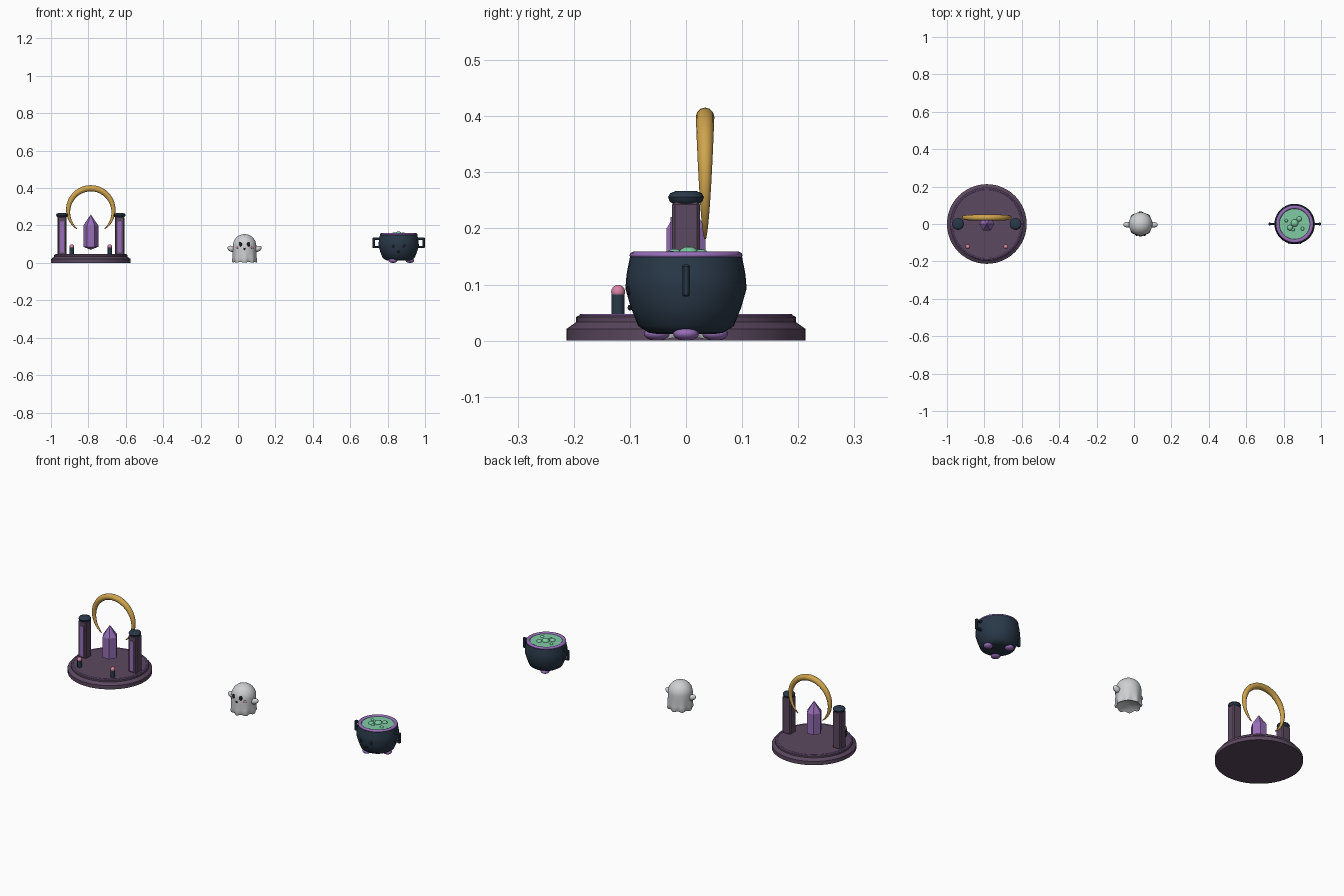
import bpy, bmesh
from math import sin, cos, pi, radians
from mathutils import Vector

cube = bpy.data.objects.get("Cube")
if cube:
    bpy.data.objects.remove(cube)


def material(name, rgb):
    m = bpy.data.materials.new(name)
    m.use_nodes = True
    m.diffuse_color = (*rgb, 1)
    m.node_tree.nodes["Principled BSDF"].inputs["Base Color"].default_value = (*rgb, 1)
    return m


STONE = material("plum stone", (0.105, 0.065, 0.115))
PURPLE = material("purple", (0.31, 0.155, 0.48))
NAVY = material("dark navy", (0.022, 0.04, 0.065))
GOLD = material("gold", (0.62, 0.37, 0.075))
PINK = material("pink", (0.68, 0.23, 0.38))
GREEN = material("potion green", (0.21, 0.6, 0.37))
WHITE = material("ghost white", (0.62, 0.63, 0.65))
BLACK = material("black", (0.012, 0.012, 0.018))


def finish(obj, name, mat, smooth=True, angle=40):
    obj.name = name
    obj.data.materials.append(mat)
    if smooth:
        bpy.ops.object.select_all(action="DESELECT")
        obj.select_set(True)
        bpy.context.view_layer.objects.active = obj
        bpy.ops.object.shade_smooth_by_angle(angle=radians(angle))
    return obj


def from_rings(name, rings, mat, smooth=True, angle=40):
    """Skin a list of equal rings of points and cap both ends."""
    bm = bmesh.new()
    loops = [[bm.verts.new(p) for p in ring] for ring in rings]
    n = len(loops[0])
    for a, b in zip(loops, loops[1:]):
        for i in range(n):
            j = (i + 1) % n
            bm.faces.new((a[i], a[j], b[j], b[i]))
    bm.faces.new(loops[0][::-1])
    bm.faces.new(loops[-1])
    bmesh.ops.remove_doubles(bm, verts=bm.verts, dist=0.00001)
    bmesh.ops.recalc_face_normals(bm, faces=bm.faces)
    mesh = bpy.data.meshes.new(name)
    bm.to_mesh(mesh)
    bm.free()
    obj = bpy.data.objects.new(name, mesh)
    bpy.context.collection.objects.link(obj)
    return finish(obj, name, mat, smooth, angle)


def lathe(name, profile, mat, x, y=0, sides=32, smooth=True, angle=40):
    rings = [[(x + r * cos(2 * pi * i / sides), y + r * sin(2 * pi * i / sides), z)
              for i in range(sides)] for r, z in profile]
    return from_rings(name, rings, mat, smooth, angle)


def ball(name, loc, size, mat, rot=(0, 0, 0), seg=16):
    bpy.ops.mesh.primitive_uv_sphere_add(segments=seg, ring_count=seg // 2 + 2, radius=1,
                                         location=loc, rotation=rot)
    obj = bpy.context.object
    obj.scale = size
    return finish(obj, name, mat, angle=60)


def ring(name, loc, major, minor, mat, flat=1):
    bpy.ops.mesh.primitive_torus_add(major_radius=major, minor_radius=minor, location=loc,
                                     major_segments=40, minor_segments=10)
    obj = bpy.context.object
    obj.scale.z = flat
    return finish(obj, name, mat, angle=60)


def box(name, loc, size, mat, bevel=0):
    bpy.ops.mesh.primitive_cube_add(size=1, location=loc)
    obj = bpy.context.object
    obj.scale = size
    bpy.ops.object.transform_apply(location=False, rotation=False, scale=True)
    if bevel:
        mod = obj.modifiers.new("bevel", "BEVEL")
        mod.width = bevel
        mod.segments = 1
    return finish(obj, name, mat, smooth=False)


# Shrine: round stepped base with an inlaid ring
SX = -0.787
lathe("shrine_base", [(0.213, 0), (0.213, 0.021), (0.196, 0.033), (0.196, 0.042), (0.191, 0.045)],
      STONE, SX, sides=48, angle=25)
ring("shrine_inlay_ring", (SX, 0, 0.045), 0.187, 0.003, PURPLE)

# Shrine: pillars, inlays, caps and candles on both sides
for side, word in ((-1, "right"), (1, "left")):
    px = SX + side * 0.154
    box(word + "_pillar", (px, 0, 0.145), (0.05, 0.05, 0.205), STONE, 0.005)
    box(word + "_pillar_inlay", (px, -0.025, 0.138), (0.022, 0.005, 0.165), PURPLE)
    lathe(word + "_pillar_cap", [(0.022, 0.243), (0.029, 0.248), (0.032, 0.256),
                                 (0.028, 0.263), (0.018, 0.267)], NAVY, px, sides=16)
    cx = SX + side * 0.102
    lathe(word + "_candle", [(0.0115, 0.044), (0.0115, 0.088)], NAVY, cx, -0.121, sides=12)
    ball(word + "_candle_glow", (cx, -0.121, 0.087), (0.0125,) * 3, PINK, seg=12)

# Shrine: floating six-sided crystal
lathe("crystal", [(0, 0.07), (0.04, 0.086), (0.04, 0.2), (0, 0.259)], PURPLE, SX,
      sides=6, smooth=False)

# Shrine: tapered crescent
rings = []
steps = 48
for i in range(steps + 1):
    t = i / steps
    a = radians(-52 + 284 * t)
    r = 0.002 + 0.0145 * sin(pi * t) ** 0.8
    out = Vector((cos(a), 0, sin(a)))
    centre = Vector((SX, 0.034, 0.278)) + out * 0.121
    rings.append([centre + out * r * cos(2 * pi * k / 12) + Vector((0, r * sin(2 * pi * k / 12), 0))
                  for k in range(12)])
from_rings("crescent", rings, GOLD, angle=60)

# Ghost: domed body with a scalloped hem
GX = 0.035
sides = 48
rings = []
for r, z, wave in ((0.001, 0.02, 0), (0.045, 0.012, 0.3), (0.06, 0.004, 1), (0.064, 0.01, 0.9),
                   (0.063, 0.03, 0.5), (0.063, 0.06, 0.1), (0.063, 0.09, 0)):
    loop = []
    for i in range(sides):
        a = 2 * pi * i / sides
        w = cos(8 * a) * wave
        rr = r + 0.004 * w
        loop.append((GX + rr * cos(a), rr * sin(a), z + 0.004 * (wave - w) / 2 - 0.004 * wave + 0.001))
    rings.append(loop)
for k in range(1, 10):
    e = k / 9 * pi / 2
    rings.append([(GX + 0.063 * cos(e) * cos(2 * pi * i / sides),
                   0.063 * cos(e) * sin(2 * pi * i / sides), 0.09 + 0.064 * sin(e))
                  for i in range(sides)])
from_rings("ghost_body", rings, WHITE, angle=60)

# Ghost: arms and face
for side, word in ((-1, "right"), (1, "left")):
    ball(word + "_ghost_arm", (GX + side * 0.07, -0.004, 0.075), (0.023, 0.015, 0.015), WHITE,
         (0, -side * 0.45, 0))
    ball(word + "_ghost_eye", (GX + side * 0.022, -0.058, 0.1), (0.009, 0.005, 0.012), BLACK,
         (0, 0, side * 0.35))
    ball(word + "_ghost_cheek", (GX + side * 0.041, -0.047, 0.082), (0.009, 0.004, 0.006), PINK,
         (0, 0, side * 0.7))
ball("ghost_mouth", (GX, -0.062, 0.075), (0.006, 0.004, 0.006), BLACK)

# Cauldron: pot, rim and potion
CX = 0.859
lathe("cauldron_pot", [(0.05, 0.012), (0.066, 0.014), (0.085, 0.026), (0.098, 0.058),
                       (0.108, 0.093), (0.106, 0.118), (0.1, 0.149), (0.085, 0.149)],
      NAVY, CX, sides=40, angle=50)
ring("cauldron_rim", (CX, 0, 0.1525), 0.091, 0.01, PURPLE, 0.65)
lathe("potion", [(0.086, 0.145), (0.086, 0.153)], GREEN, CX, sides=40)
for i, (x, y, r) in enumerate(((0, 0.005, 0.02), (0.024, 0.027, 0.014), (-0.025, -0.02, 0.015),
                               (0.042, -0.026, 0.01), (-0.045, 0.018, 0.009), (-0.008, -0.03, 0.009))):
    ball("bubble_%d" % (i + 1), (CX + x, y, 0.152), (r, r, r * 0.8), GREEN, seg=12)

# Cauldron: three feet
for i in range(3):
    a = 2 * pi * i / 3
    ball("cauldron_foot_%d" % (i + 1), (CX + 0.06 * cos(a), 0.06 * sin(a), 0.0125),
         (0.023, 0.023, 0.0125), PURPLE)

# Cauldron: squared loop handles and face
for side, word in ((-1, "right"), (1, "left")):
    box(word + "_handle_grip", (CX + side * 0.133, 0, 0.107), (0.013, 0.014, 0.057), NAVY, 0.003)
    for z, part in ((0.129, "top"), (0.085, "bottom")):
        box(word + "_handle_" + part, (CX + side * 0.115, 0, z), (0.04, 0.013, 0.012), NAVY, 0.003)
    ball(word + "_cauldron_eye", (CX + side * 0.03, -0.102, 0.09), (0.007, 0.004, 0.009), BLACK)
ball("cauldron_mouth", (CX, -0.1, 0.059), (0.008, 0.004, 0.005), BLACK)
